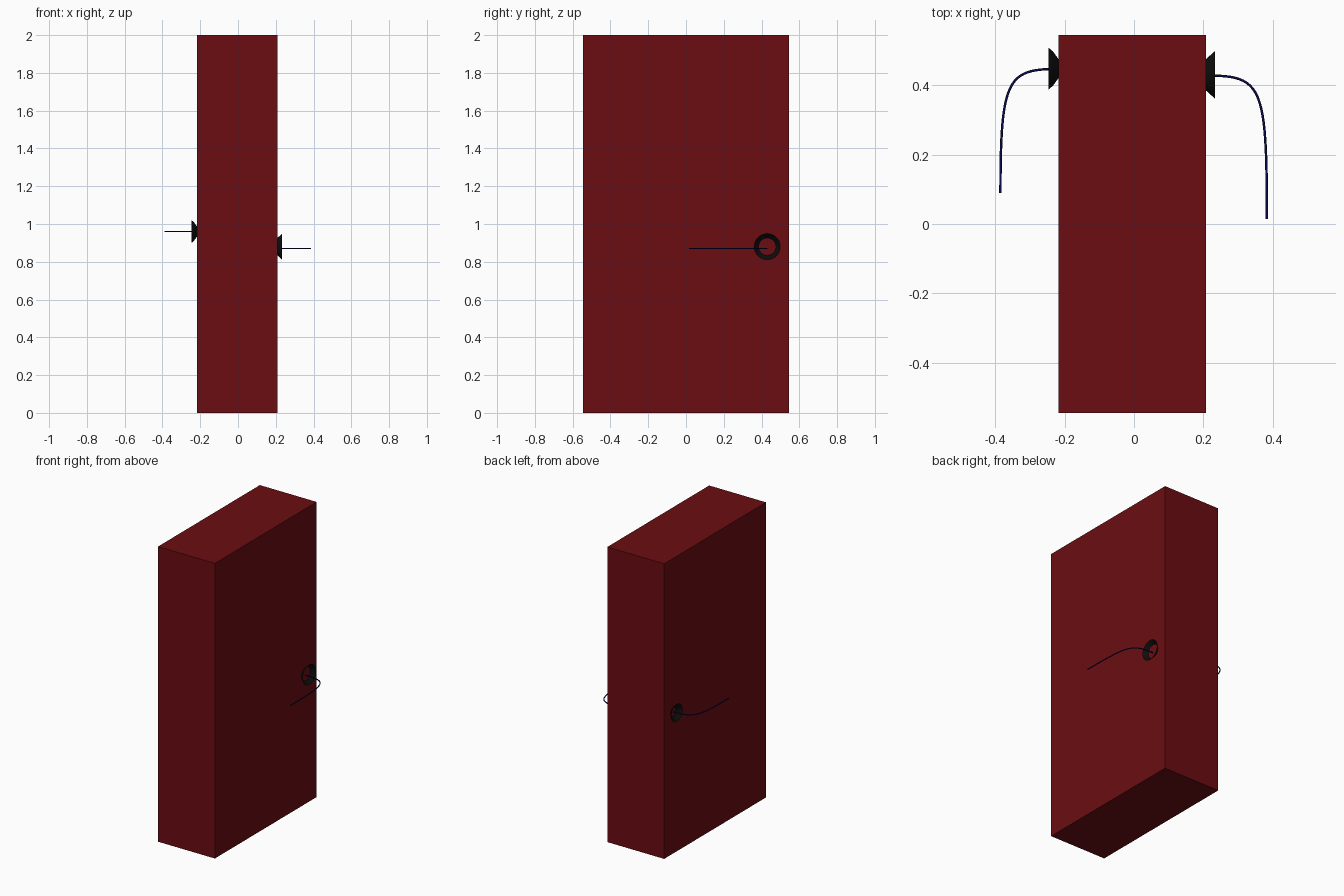
import bpy, bmesh
from math import cos, sin, tau

if "Cube" in bpy.data.objects:
    bpy.data.objects.remove(bpy.data.objects["Cube"])


def material(name, color):
    m = bpy.data.materials.new(name)
    m.diffuse_color = (*color, 1)
    m.use_nodes = True
    m.node_tree.nodes["Principled BSDF"].inputs["Base Color"].default_value = m.diffuse_color
    return m


RED = material("red_paint", (0.147, 0.004, 0.006))
BLACK = material("black_metal", (0.004, 0.004, 0.004))
NAVY = material("navy_metal", (0.003, 0.003, 0.08))


def add_object(name, data, mat):
    ob = bpy.data.objects.new(name, data)
    data.materials.append(mat)
    bpy.context.collection.objects.link(ob)
    return ob


def box(name, x0, x1, y0, y1, z0, z1, mat):
    bm = bmesh.new()
    bmesh.ops.create_cube(bm, size=1)
    for v in bm.verts:
        v.co = ((x0 + x1) / 2 + v.co.x * (x1 - x0),
                (y0 + y1) / 2 + v.co.y * (y1 - y0),
                (z0 + z1) / 2 + v.co.z * (z1 - z0))
    me = bpy.data.meshes.new(name)
    bm.to_mesh(me)
    bm.free()
    return add_object(name, me, mat)


def flared_collar(name, profile, y, z, mat, sides=32):
    """Open collar: (x, radius) profile spun round an x-facing axis."""
    bm = bmesh.new()
    rings = [[bm.verts.new((x, y + r * cos(tau * i / sides), z + r * sin(tau * i / sides)))
              for i in range(sides)] for x, r in profile]
    for a, b in zip(rings, rings[1:]):
        for i in range(sides):
            j = (i + 1) % sides
            bm.faces.new((a[i], a[j], b[j], b[i])).smooth = True
    bmesh.ops.recalc_face_normals(bm, faces=bm.faces)
    me = bpy.data.meshes.new(name)
    bm.to_mesh(me)
    bm.free()
    return add_object(name, me, mat)


def lever(name, start, h1, h2, end, z, mat):
    """Thin bent rod in a horizontal plane, from two bezier points."""
    cu = bpy.data.curves.new(name, 'CURVE')
    cu.dimensions = '3D'
    cu.bevel_depth = 0.0035
    cu.bevel_resolution = 2
    cu.use_fill_caps = True
    sp = cu.splines.new('BEZIER')
    sp.bezier_points.add(1)
    sp.resolution_u = 24
    for p, co, l, r in zip(sp.bezier_points, (start, end), (start, h2), (h1, end)):
        p.handle_left_type = p.handle_right_type = 'FREE'
        p.co, p.handle_left, p.handle_right = (*co, z), (*l, z), (*r, z)
    return add_object(name, cu, mat)


# Door slab
box("door_slab", -0.218, 0.208, -0.545, 0.545, 0, 2, RED)

# Right-hand handle
flared_collar("right_collar", [(0.234, 0.069), (0.206, 0.044)], 0.43, 0.88, BLACK)
lever("right_lever", (0.208, 0.428), (0.37, 0.428), (0.383, 0.40), (0.383, 0.015), 0.87, NAVY)

# Left-hand handle
flared_collar("left_collar", [(-0.246, 0.06), (-0.234, 0.05), (-0.216, 0.025)], 0.448, 0.96, BLACK)
lever("left_lever", (-0.218, 0.447), (-0.365, 0.447), (-0.385, 0.42), (-0.385, 0.09), 0.96, NAVY)
